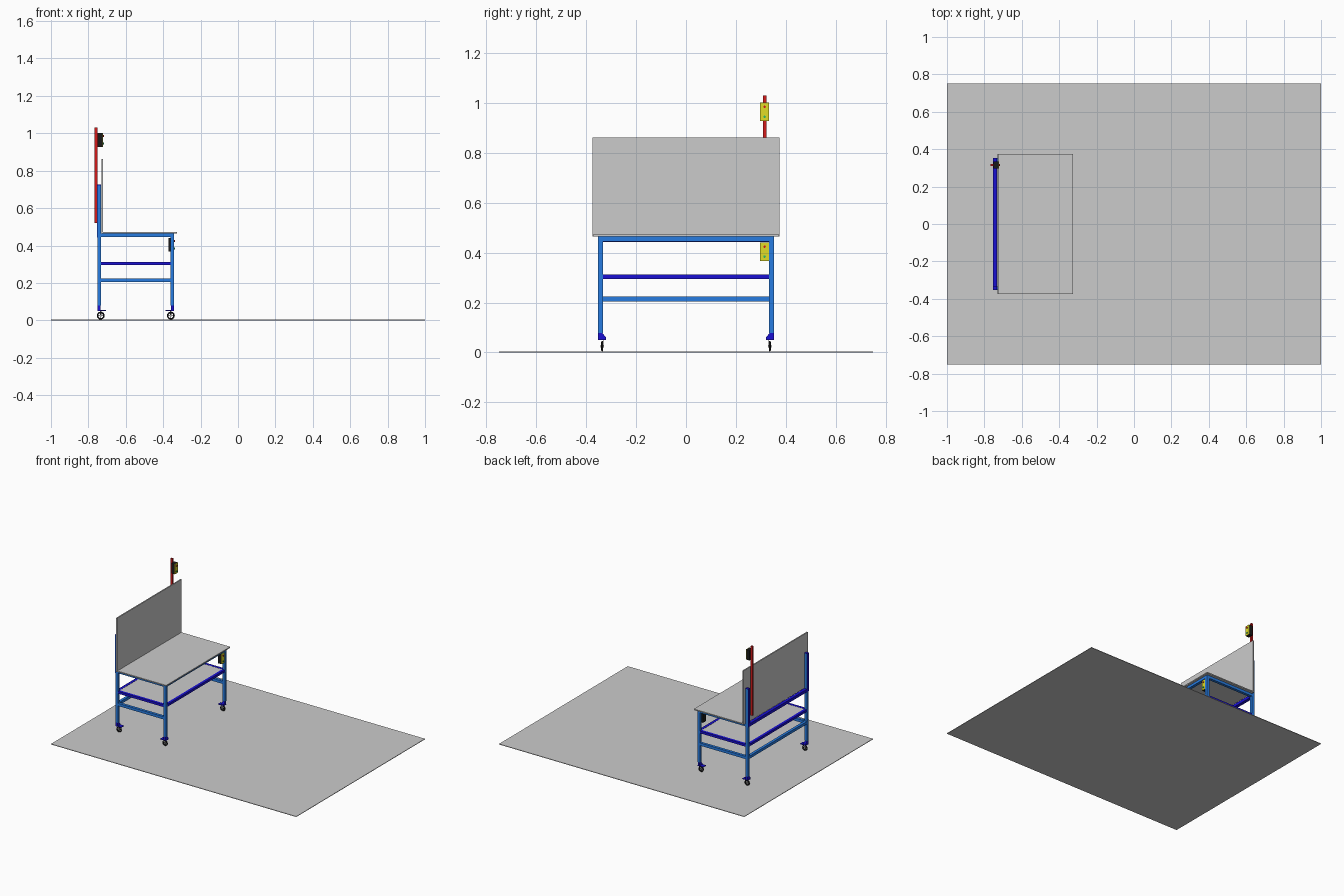
import bpy, bmesh, math

if "Cube" in bpy.data.objects:
    bpy.data.objects.remove(bpy.data.objects["Cube"])


def material(name, rgb):
    m = bpy.data.materials.new(name)
    m.diffuse_color = (*rgb, 1)
    m.use_nodes = True
    m.node_tree.nodes["Principled BSDF"].inputs["Base Color"].default_value = m.diffuse_color
    return m


BLUE = material("frame_blue", (0.02, 0.2, 0.75))
DARK = material("deep_blue", (0.01, 0.005, 0.65))
RED = material("red", (0.65, 0.01, 0.01))
YELLOW = material("yellow", (0.75, 0.72, 0.02))
BLACK = material("black", (0.01, 0.01, 0.01))
GREEN = material("green", (0.02, 0.5, 0.15))


def finish(name, bm, mat=None):
    bmesh.ops.recalc_face_normals(bm, faces=bm.faces)
    me = bpy.data.meshes.new(name)
    bm.to_mesh(me)
    bm.free()
    ob = bpy.data.objects.new(name, me)
    bpy.context.collection.objects.link(ob)
    if mat:
        me.materials.append(mat)
    return ob


def box(name, x, y, z, mat=None):
    """Box given by its (min, max) range on each axis."""
    bm = bmesh.new()
    bmesh.ops.create_cube(bm, size=1)
    for v in bm.verts:
        for i, r in enumerate((x, y, z)):
            v.co[i] = r[0] if v.co[i] < 0 else r[1]
    return finish(name, bm, mat)


def cylinder(name, centre, radius, depth, axis, mat=None, sides=24):
    bm = bmesh.new()
    bmesh.ops.create_cone(bm, cap_ends=True, segments=sides,
                          radius1=radius, radius2=radius, depth=depth)
    ob = finish(name, bm, mat)
    ob.location = centre
    if axis == "X":
        ob.rotation_euler.y = math.pi / 2
    else:
        ob.rotation_euler.x = math.pi / 2
    for p in ob.data.polygons:
        p.use_smooth = len(p.vertices) == 4
    return ob


def prism(name, profile, x, mat):
    """Extrude a (y, z) profile along x."""
    bm = bmesh.new()
    f = bm.faces.new([bm.verts.new((x[0], py, pz)) for py, pz in profile])
    ext = bmesh.ops.extrude_face_region(bm, geom=[f])["geom"]
    for v in ext:
        if isinstance(v, bmesh.types.BMVert):
            v.co.x = x[1]
    return finish(name, bm, mat)


def span(a, b):
    return (min(a, b), max(a, b))


# Floor plate
box("floor", (-1, 1), (-0.75, 0.75), (0, 0.004))

# Table top, back board and shelf
box("table_top", (-0.73, -0.325), (-0.373, 0.373), (0.464, 0.472))
box("back_board", (-0.731, -0.722), (-0.375, 0.375), (0.464, 0.862))
box("shelf", (-0.74, -0.345), (-0.335, 0.335), (0.306, 0.311))

# Legs, side rails and casters
REAR, FRONT = (-0.752, -0.732), (-0.361, -0.341)
for s, side in ((-1, "left"), (1, "right")):
    y = span(s * 0.333, s * 0.353)
    box(f"rear_post_{side}", REAR, y, (0.078, 0.722), BLUE)
    box(f"rear_post_cap_{side}", REAR, y, (0.722, 0.725), DARK)
    box(f"rear_post_strip_{side}", (-0.755, REAR[0]), y, (0.442, 0.725), DARK)
    box(f"front_leg_{side}", FRONT, y, (0.078, 0.464), BLUE)
    for label, z, mat in (("top", (0.445, 0.464), BLUE),
                          ("middle", (0.295, 0.312), DARK),
                          ("lower", (0.204, 0.224), BLUE)):
        box(f"side_rail_{label}_{side}", (REAR[1], FRONT[0]), y, z, mat)
    for end, cx, d in (("rear", -0.742, 1), ("front", -0.351, -1)):
        # Gusset, foot plate, fork and wheel with spokes
        prism(f"caster_gusset_{end}_{side}",
              [(s * 0.353, 0.078), (s * 0.336, 0.078), (s * 0.32, 0.06),
               (s * 0.32, 0.054), (s * 0.353, 0.054)],
              (cx - 0.008, cx + 0.008), DARK)
        box(f"caster_plate_{end}_{side}", span(cx - d * 0.01, cx + d * 0.037),
            span(s * 0.32, s * 0.353), (0.05, 0.054), DARK)
        wx, wy = cx + d * 0.008, s * 0.336
        box(f"caster_fork_{end}_{side}", (wx - 0.004, wx + 0.004),
            span(s * 0.329, s * 0.331), (0.02, 0.05))
        bpy.ops.mesh.primitive_torus_add(
            major_radius=0.017, minor_radius=0.004, major_segments=24,
            minor_segments=8, location=(wx, wy, 0.025),
            rotation=(math.pi / 2, 0, 0))
        tire = bpy.context.object
        tire.name = f"caster_tire_{end}_{side}"
        tire.data.materials.append(BLACK)
        bpy.ops.object.shade_smooth()
        cylinder(f"caster_hub_{end}_{side}", (wx, wy, 0.025), 0.005, 0.012, "Y", None, 12)
        for sx, sz in ((0.016, 0.002), (0.002, 0.016)):
            box(f"caster_spoke_{end}_{side}", (wx - sx, wx + sx),
                (wy - 0.003, wy + 0.003), (0.025 - sz, 0.025 + sz), BLACK)

# Cross rails along the length
Y = (-0.333, 0.333)
box("rear_rail_top", (-0.755, -0.732), Y, (0.443, 0.464), DARK)
box("rear_rail_middle", REAR, Y, (0.295, 0.312), DARK)
box("rear_rail_lower", REAR, Y, (0.204, 0.224), BLUE)
box("front_rail_top", FRONT, Y, (0.445, 0.464), BLUE)
box("front_rail_middle", FRONT, Y, (0.295, 0.312), DARK)

# Red mast behind the board
box("mast", (-0.767, -0.752), (0.309, 0.322), (0.52, 1.03), RED)


# Control boxes: black body, yellow face, two buttons
def control_box(name, x0, z0):
    y, z = (0.297, 0.333), (z0, z0 + 0.074)
    box(f"{name}_body", (x0, x0 + 0.027), y, z, BLACK)
    box(f"{name}_face", (x0 + 0.027, x0 + 0.03), y, z, YELLOW)
    for label, dz, mat in (("red", 0.057, RED), ("green", 0.017, GREEN)):
        cylinder(f"{name}_{label}_button", (x0 + 0.032, 0.315, z0 + dz),
                 0.005, 0.007, "X", mat, 16)


control_box("upper_control", -0.752, 0.928)
control_box("lower_control", -0.372, 0.367)
